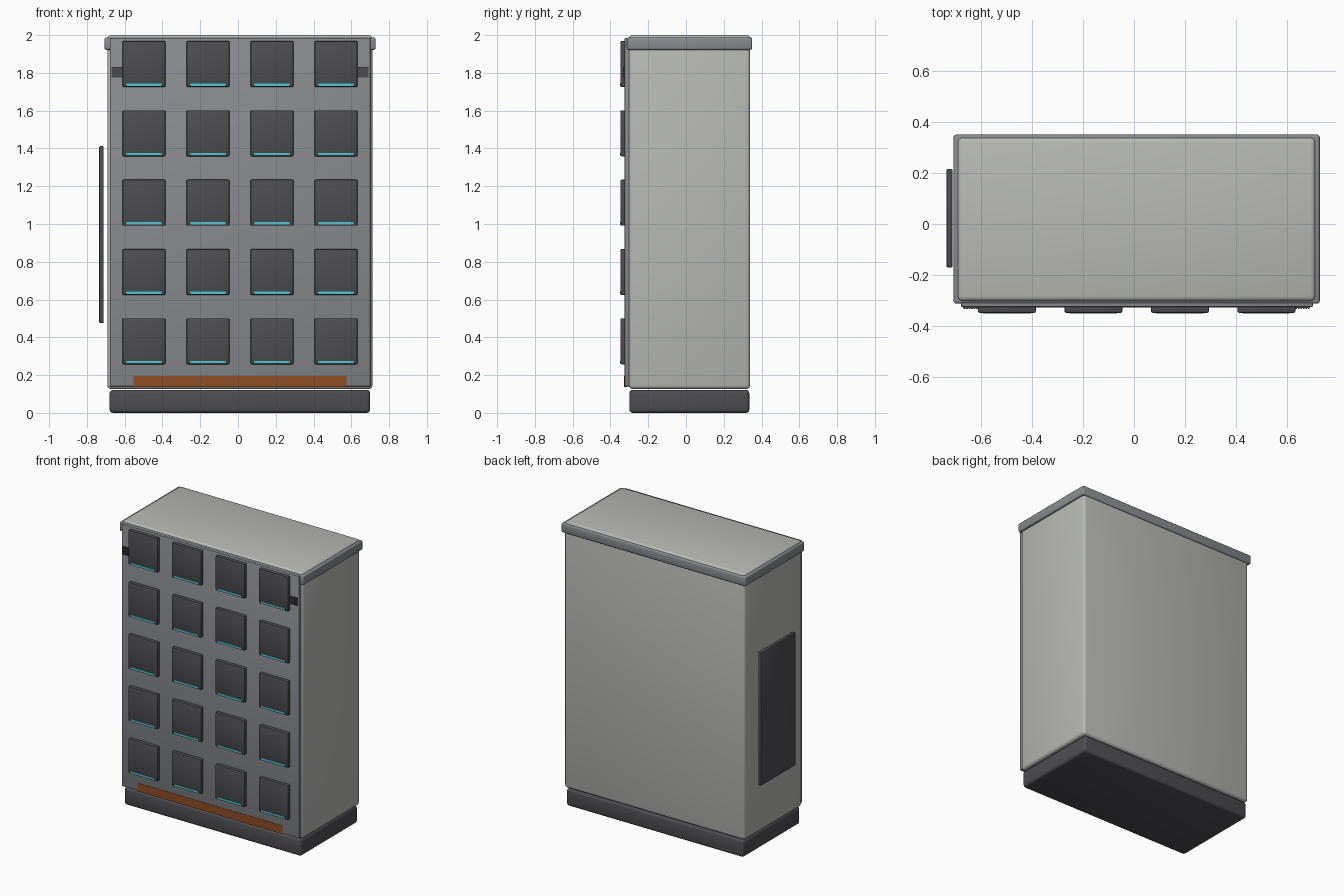
import bpy
import bmesh
import math

if "Cube" in bpy.data.objects:
    bpy.data.objects.remove(bpy.data.objects["Cube"], do_unlink=True)


def material(name, color):
    mat = bpy.data.materials.new(name)
    mat.use_nodes = True
    rgba = (*color, 1.0)
    mat.diffuse_color = rgba
    mat.node_tree.nodes["Principled BSDF"].inputs["Base Color"].default_value = rgba
    return mat


SHELL = material("pale warm grey", (0.48, 0.49, 0.46))
TRIM = material("slate grey", (0.25, 0.26, 0.28))
DARK = material("charcoal", (0.075, 0.073, 0.083))
GLOW = material("cyan", (0.08, 0.58, 0.65))
RUST = material("rust orange", (0.27, 0.075, 0.016))


def add_box(bm, x, y, z, bevel=0.0, segments=3):
    """Adds one box, given (low, high) pairs, with rounded edges."""
    part = bmesh.new()
    bmesh.ops.create_cube(part, size=1.0)
    for v in part.verts:
        for axis, (low, high) in enumerate((x, y, z)):
            v.co[axis] = high if v.co[axis] > 0 else low
    if bevel:
        bmesh.ops.bevel(part, geom=part.edges[:], offset=bevel, segments=segments,
                        profile=0.5, affect='EDGES')
    mesh = bpy.data.meshes.new("part")
    part.to_mesh(mesh)
    part.free()
    bm.from_mesh(mesh)
    bpy.data.meshes.remove(mesh)


def finish(bm, name, mat):
    mesh = bpy.data.meshes.new(name)
    bm.to_mesh(mesh)
    bm.free()
    mesh.materials.append(mat)
    obj = bpy.data.objects.new(name, mesh)
    bpy.context.collection.objects.link(obj)
    bpy.ops.object.select_all(action='DESELECT')
    obj.select_set(True)
    bpy.context.view_layer.objects.active = obj
    bpy.ops.object.shade_smooth_by_angle(angle=math.radians(40))
    return obj


def box(name, mat, x, y, z, bevel=0.0, segments=3):
    bm = bmesh.new()
    add_box(bm, x, y, z, bevel, segments)
    return finish(bm, name, mat)


# Cabinet: plinth, shell, top rim and front fascia
box("plinth", DARK, (-0.68, 0.70), (-0.30, 0.335), (0.0, 0.122), 0.018)
box("cabinet_shell", SHELL, (-0.692, 0.712), (-0.303, 0.34), (0.126, 2.0), 0.02)
box("top_rim", TRIM, (-0.707, 0.728), (-0.312, 0.35), (1.922, 1.988), 0.01)
box("front_fascia", TRIM, (-0.678, 0.701), (-0.325, -0.29), (0.14, 1.985), 0.004, 2)

# Kick strip along the bottom of the fascia
box("kick_strip", RUST, (-0.553, 0.575), (-0.327, -0.31), (0.138, 0.196))

# Side panel
box("side_panel", DARK, (-0.735, -0.711), (-0.17, 0.215), (0.476, 1.412), 0.005, 2)

# Locker doors, each with a light strip along its lower edge
for row in range(5):
    for col in range(4):
        cx = -0.498 + 0.339 * col
        low = 0.257 + 0.367 * row
        tag = f"{row + 1}_{col + 1}"
        box(f"locker_door_{tag}", DARK, (cx - 0.114, cx + 0.114),
            (-0.348, -0.31), (low, low + 0.244), 0.007, 2)
        box(f"light_strip_{tag}", GLOW, (cx - 0.093, cx + 0.093),
            (-0.35, -0.34), (low + 0.006, low + 0.019))

# Perforated speaker grilles beside the top doors
for side, left in (("right", -0.67), ("left", 0.63)):
    bm = bmesh.new()
    add_box(bm, (left, left + 0.06), (-0.329, -0.31), (1.775, 1.832))
    for i in range(6):
        for j in range(6):
            x = left + 0.002 + 0.0098 * i
            z = 1.777 + 0.0093 * j
            add_box(bm, (x, x + 0.007), (-0.333, -0.328), (z, z + 0.0065))
    finish(bm, f"speaker_grille_{side}", DARK)
